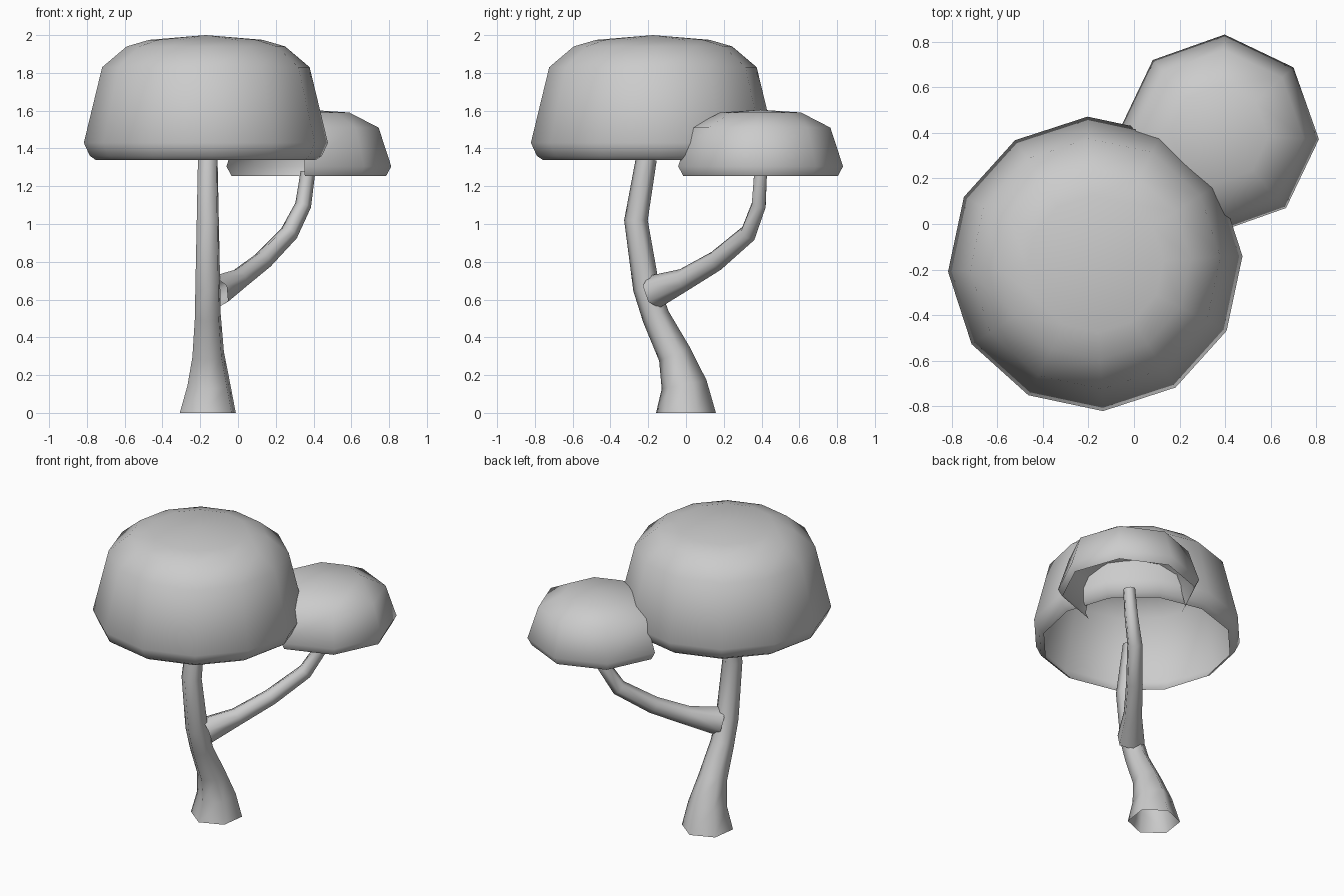
import bpy, bmesh, math
from mathutils import Vector, Matrix

cube = bpy.data.objects.get("Cube")
if cube:
    bpy.data.objects.remove(cube)

clay = bpy.data.materials.new("plain_grey")
clay.use_nodes = True
GREY = (0.6, 0.6, 0.6, 1)
clay.diffuse_color = GREY
clay.node_tree.nodes["Principled BSDF"].inputs["Base Color"].default_value = GREY


def finish(name, bm):
    mesh = bpy.data.meshes.new(name)
    bm.to_mesh(mesh)
    bm.free()
    mesh.materials.append(clay)
    mesh.shade_smooth()
    obj = bpy.data.objects.new(name, mesh)
    bpy.context.collection.objects.link(obj)
    return obj


def bridge(bm, low, high):
    n = len(low)
    return [bm.faces.new((low[i], low[(i + 1) % n], high[(i + 1) % n], high[i]))
            for i in range(n)]


def canopy(name, centre, sides, turn, profile, top, gap=()):
    """Open-bottomed dome; gap lists side segments left out of the wall."""
    bm = bmesh.new()
    rings = []
    for r, z in profile:
        angles = [math.radians(turn) + math.tau * i / sides for i in range(sides)]
        rings.append([bm.verts.new((centre[0] + r * math.cos(a),
                                    centre[1] + r * math.sin(a), z)) for a in angles])
    hidden = []
    for row, (low, high) in enumerate(zip(rings, rings[1:])):
        faces = bridge(bm, low, high)
        if row < 2:
            hidden += [faces[i] for i in gap]
    tip = bm.verts.new((centre[0], centre[1], top))
    for i in range(sides):
        bm.faces.new((rings[-1][i], rings[-1][(i + 1) % sides], tip))
    bmesh.ops.delete(bm, geom=hidden, context='FACES')
    return finish(name, bm)


def limb(name, path, sides, turn, flat_start=False):
    """Tapered tube through (x, y, z, radius) points, open at both ends."""
    bm = bmesh.new()
    points = [Vector(p[:3]) for p in path]
    rings = []
    for i, p in enumerate(points):
        along = points[min(i + 1, len(points) - 1)] - points[max(i - 1, 0)]
        if flat_start and i == 0:
            along = Vector((0, 0, 1))
        tilt = Vector((0, 0, 1)).rotation_difference(along)
        ring = []
        for k in range(sides):
            a = math.radians(turn) + math.tau * k / sides
            ring.append(bm.verts.new(
                p + tilt @ (path[i][3] * Vector((math.cos(a), math.sin(a), 0)))))
        rings.append(ring)
    for low, high in zip(rings, rings[1:]):
        bridge(bm, low, high)
    return finish(name, bm)


# Foliage
canopy("large_canopy", (-0.17, -0.175), 12, 3,
       [(0.585, 1.34), (0.615, 1.36), (0.647, 1.43), (0.55, 1.83),
        (0.42, 1.94), (0.3, 1.975)], 2.0)
canopy("small_canopy", (0.375, 0.395), 8, -3,
       [(0.41, 1.255), (0.437, 1.305), (0.37, 1.51), (0.215, 1.59)], 1.605, gap=(4, 5))

# Wood
limb("trunk", [(-0.16, 0, 0, 0.16), (-0.155, -0.01, 0.15, 0.122),
               (-0.158, -0.06, 0.31, 0.09), (-0.16, -0.16, 0.51, 0.074),
               (-0.16, -0.21, 0.66, 0.071), (-0.16, -0.265, 1.02, 0.063),
               (-0.16, -0.21, 1.345, 0.056)], 6, 22, flat_start=True)
limb("branch", [(-0.12, -0.17, 0.64, 0.09), (0, -0.01, 0.705, 0.06),
                (0.13, 0.16, 0.805, 0.054), (0.27, 0.33, 0.95, 0.049),
                (0.345, 0.385, 1.1, 0.043), (0.37, 0.395, 1.275, 0.039)], 6, 0)
